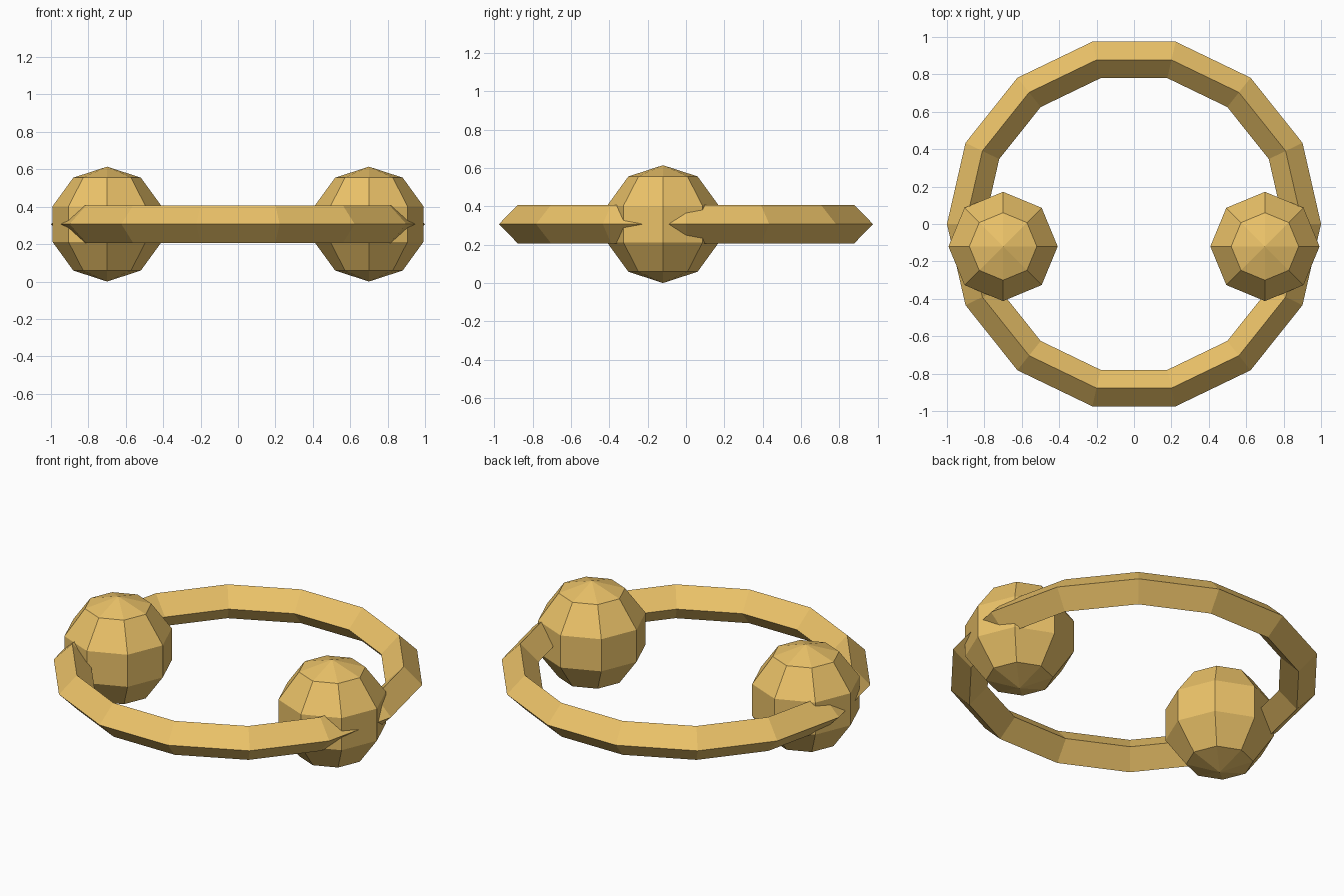
import bpy

if "Cube" in bpy.data.objects:
    bpy.data.objects.remove(bpy.data.objects["Cube"])

MID_Z = 0.307

gold = bpy.data.materials.new("gold")
gold.diffuse_color = (0.83, 0.54, 0.14, 1)
gold.use_nodes = True
gold.node_tree.nodes["Principled BSDF"].inputs["Base Color"].default_value = gold.diffuse_color


def finish(name):
    obj = bpy.context.object
    obj.name = name
    obj.data.materials.append(gold)


# Hoop: 14-sided ring with a diamond cross-section
bpy.ops.mesh.primitive_torus_add(
    major_segments=14, minor_segments=4, major_radius=0.9,
    minor_radius=0.1, location=(0, 0, MID_Z))
finish("hoop")

# Pair of low-poly beads on the left and right of the hoop
for side, x in (("left", -0.7), ("right", 0.7)):
    bpy.ops.mesh.primitive_uv_sphere_add(
        segments=8, ring_count=5, radius=0.307, location=(x, -0.12, MID_Z))
    finish(side + "_bead")
